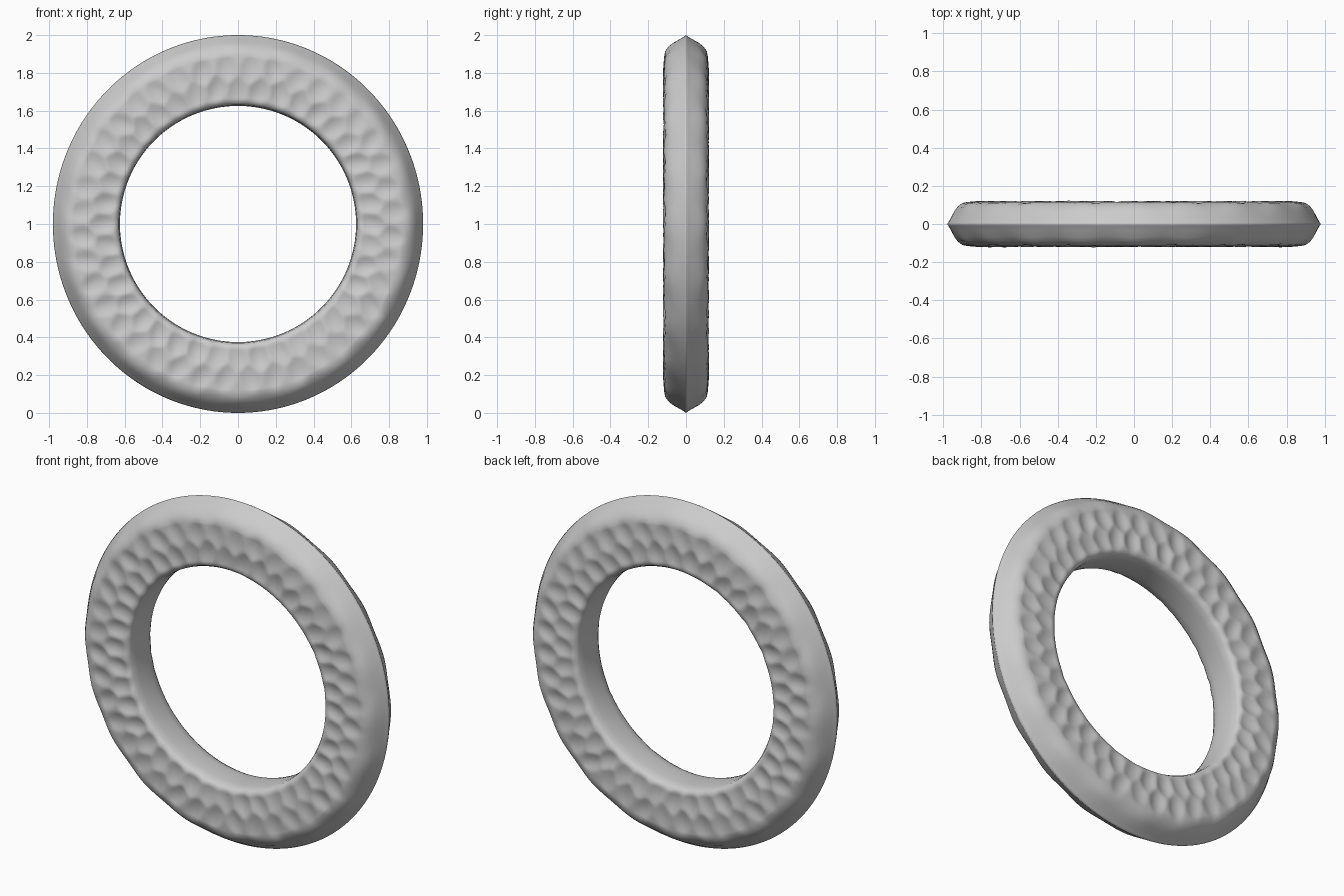
import bpy, bmesh, math, random

if "Cube" in bpy.data.objects:
    bpy.data.objects.remove(bpy.data.objects["Cube"])

random.seed(4)
SEGS, COUNT = 360, 40
STEP = 2 * math.pi / COUNT

# Half cross-section (radius, half thickness), inner wall to outer ridge
PROFILE = [(0.625, 0.0), (0.626, 0.05), (0.631, 0.088), (0.642, 0.107), (0.66, 0.115)]
PROFILE += [(0.66 + 0.23 * i / 20, 0.115 + 0.007 * math.sin(math.pi * i / 20)) for i in range(1, 21)]
PROFILE += [(0.915, 0.106), (0.94, 0.088), (0.958, 0.066), (0.978, 0.034), (0.993, 0.009), (1.0, 0.0)]

# Two staggered rows of hammered dimples: (angle, radius, depth, tilt)
def make_dimples():
    rows = []
    for k in range(COUNT):
        rows.append(((k + 0.5) * STEP, 0.825 + random.uniform(-.012, .012),
                     random.uniform(0.010, 0.016), random.uniform(-.25, .25)))
        rows.append((k * STEP, 0.715 + random.uniform(-.012, .012),
                     random.uniform(0.010, 0.017), random.uniform(-.25, .25)))
    return rows

def dent(dimples, a, r):
    total = 0.0
    for da, dr, depth, tilt in dimples:
        d = (a - da + math.pi) % (2 * math.pi) - math.pi
        if abs(d) > 0.2:
            continue
        v = r - dr
        u = d * r + tilt * v
        q = (u / 0.058) ** 2 + (v / 0.078) ** 2
        if q < 1:
            total = max(total, depth * (1 - q) ** 1.2)
    return total

# Full closed section: front side, then back side
SECTION = [(r, y, -1) for r, y in PROFILE] + [(r, y, 1) for r, y in PROFILE[-2:0:-1]]
dimples = {-1: make_dimples(), 1: make_dimples()}

bm = bmesh.new()
rings = []
for s in range(SEGS):
    a = 2 * math.pi * s / SEGS
    ring = []
    for r, y, side in SECTION:
        h = y - (dent(dimples[side], a, r) if 0.64 < r < 0.91 else 0)
        if 0.9 < r < 0.97:   # softly faceted shoulder
            h += 0.004 * math.cos(a * COUNT / 2)
        sx = 1 - 0.02 * max(0, (r - 0.625) / 0.375)   # slightly narrower than tall
        ring.append(bm.verts.new((r * sx * math.sin(a), side * h, 1 + r * math.cos(a))))
    rings.append(ring)
n = len(SECTION)
for s in range(SEGS):
    p, q = rings[s], rings[(s + 1) % SEGS]
    for i in range(n):
        j = (i + 1) % n
        bm.faces.new((p[i], p[j], q[j], q[i]))
bmesh.ops.recalc_face_normals(bm, faces=bm.faces)
mesh = bpy.data.meshes.new("hammered_ring")
bm.to_mesh(mesh)
bm.free()
ring_obj = bpy.data.objects.new("hammered_ring", mesh)
bpy.context.collection.objects.link(ring_obj)
for poly in mesh.polygons:
    poly.use_smooth = True
